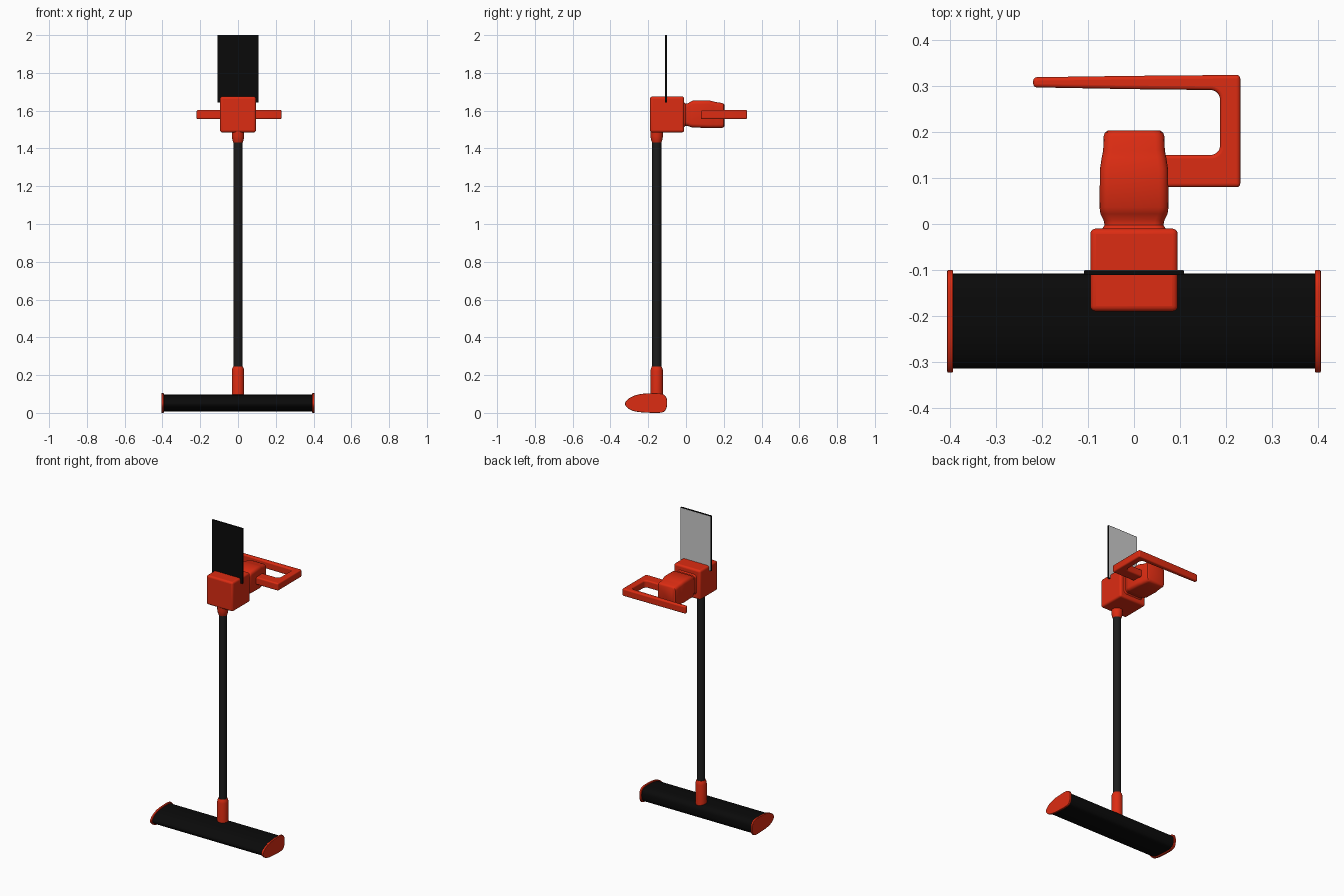
import bpy, bmesh, math
from mathutils import Vector

if "Cube" in bpy.data.objects:
    bpy.data.objects.remove(bpy.data.objects["Cube"])


def material(name, rgb):
    m = bpy.data.materials.new(name)
    m.diffuse_color = (*rgb, 1)
    m.use_nodes = True
    m.node_tree.nodes["Principled BSDF"].inputs["Base Color"].default_value = m.diffuse_color
    return m


RED = material("red_plastic", (0.72, 0.025, 0.006))
BLACK = material("black", (0.003, 0.003, 0.003))
POLE = material("dark_pole", (0.012, 0.012, 0.012))


def finish(name, bm, mat=None, bevel=0, segments=4):
    bmesh.ops.recalc_face_normals(bm, faces=bm.faces)
    me = bpy.data.meshes.new(name)
    bm.to_mesh(me)
    bm.free()
    ob = bpy.data.objects.new(name, me)
    bpy.context.collection.objects.link(ob)
    if mat:
        me.materials.append(mat)
    if bevel:
        b = ob.modifiers.new("bevel", 'BEVEL')
        b.width, b.segments, b.limit_method = bevel, segments, 'ANGLE'
        b.angle_limit = math.radians(40)
    bpy.ops.object.select_all(action='DESELECT')
    ob.select_set(True)
    bpy.context.view_layer.objects.active = ob
    bpy.ops.object.shade_smooth_by_angle(angle=math.radians(35))
    return ob


def loft(name, rings, mat, bevel=0):
    """Skin a list of equal-length closed rings and cap both ends."""
    bm = bmesh.new()
    vs = [[bm.verts.new(p) for p in r] for r in rings]
    n = len(vs[0])
    for a, b in zip(vs, vs[1:]):
        for i in range(n):
            j = (i + 1) % n
            bm.faces.new((a[i], a[j], b[j], b[i]))
    bm.faces.new(vs[0])
    bm.faces.new(vs[-1])
    return finish(name, bm, mat, bevel)


def box(name, x, y, z, mat, bevel=0):
    return loft(name, [[(x[0], y[0], h), (x[1], y[0], h), (x[1], y[1], h), (x[0], y[1], h)]
                       for h in z], mat, bevel)


def turned(name, profile, mat, y=-0.155, n=32):
    return loft(name, [[(r * math.cos(2 * math.pi * i / n), y + r * math.sin(2 * math.pi * i / n), z)
                        for i in range(n)] for r, z in profile], mat)


def smooth_loop(pts, steps=4):
    """Closed Catmull-Rom curve through the points."""
    p = [Vector(q) for q in pts]
    out = []
    for i in range(len(p)):
        a, b, c, d = p[i - 1], p[i], p[(i + 1) % len(p)], p[(i + 2) % len(p)]
        for k in range(steps):
            t = k / steps
            out.append(0.5 * (2 * b + (c - a) * t + (2 * a - 5 * b + 4 * c - d) * t * t
                              + (3 * b - a - 3 * c + d) * t ** 3))
    return out


def round_rect(w, z0, z1, y, r=0.02, n=4):
    ring = []
    for q, (sx, sz) in enumerate(((1, 1), (-1, 1), (-1, -1), (1, -1))):
        cx, cz = sx * (w - r), (z1 - r if sz > 0 else z0 + r)
        for k in range(n + 1):
            a = math.pi / 2 * (q + k / n)
            ring.append((cx + r * math.cos(a), y, cz + r * math.sin(a)))
    return ring


# Cleaning head with rounded end caps
foot = smooth_loop([(-0.10, 0.055), (-0.105, 0.083), (-0.128, 0.101), (-0.18, 0.104),
                    (-0.25, 0.098), (-0.30, 0.078), (-0.323, 0.050), (-0.308, 0.025),
                    (-0.27, 0.008), (-0.20, 0.001), (-0.128, 0.002), (-0.105, 0.022)])
mid = Vector((-0.208, 0.053))
inner = [mid + Vector((v.x * 0.925, v.y * 0.86)) for v in (p - mid for p in foot)]
loft("floor_head", [[(x, p.x, p.y) for p in inner] for x in (-0.398, 0.398)], BLACK)
for side, s in (("left", -1), ("right", 1)):
    loft(side + "_end_cap", [[(s * x, p.x, p.y) for p in foot] for x in (0.393, 0.406)], RED, 0.003)

# Pole with its sleeves
turned("lower_sleeve", [(0.033, 0.05), (0.033, 0.222), (0.031, 0.234), (0.026, 0.245)], RED)
turned("pole", [(0.024, 0.2), (0.024, 1.46)], POLE)
turned("upper_collar", [(0.025, 1.432), (0.030, 1.446), (0.033, 1.465), (0.033, 1.50)], RED)

# Square housing
box("housing", (-0.095, 0.095), (-0.19, -0.01), (1.485, 1.675), RED, 0.012)

# Motor body behind the housing: y, half width, bottom, top
sections = [(-0.03, 0.076, 1.50, 1.655), (-0.012, 0.070, 1.512, 1.645), (-0.002, 0.064, 1.52, 1.637),
            (0.008, 0.066, 1.52, 1.637), (0.022, 0.073, 1.514, 1.646), (0.036, 0.075, 1.511, 1.654),
            (0.12, 0.074, 1.508, 1.655), (0.145, 0.070, 1.508, 1.649), (0.16, 0.067, 1.508, 1.645),
            (0.19, 0.066, 1.508, 1.641), (0.199, 0.063, 1.512, 1.637), (0.203, 0.057, 1.518, 1.631)]
loft("motor_body", [round_rect(w, a, b, y) for y, w, a, b in sections], RED)

# Handle: flat outline with rounded corners, extruded
outline = [(0.05, 0.08), (0.231, 0.08), (0.231, 0.324), (0.0, 0.322), (-0.219, 0.319),
           (-0.219, 0.297), (0.0, 0.293), (0.187, 0.291), (0.187, 0.15), (0.05, 0.15)]
bm = bmesh.new()
face = bm.faces.new([bm.verts.new((x, y, 1.555)) for x, y in outline])
bm.verts.ensure_lookup_table()
for idx, width in (((1, 2), 0.008), ((7, 8), 0.02)):
    bm.verts.ensure_lookup_table()
    corners = [v for v in bm.verts for i in idx
               if (v.co.xy - Vector(outline[i])).length < 1e-5]
    bmesh.ops.bevel(bm, geom=corners, offset=width, segments=5, profile=0.5, affect='VERTICES')
ext = bmesh.ops.extrude_face_region(bm, geom=bm.faces[:])
bmesh.ops.translate(bm, vec=(0, 0, 0.048),
                    verts=[g for g in ext["geom"] if isinstance(g, bmesh.types.BMVert)])
finish("handle", bm, RED, 0.008)

# Screen: dark front, plain grey back
box("screen", (-0.109, 0.109), (-0.111, -0.101), (1.643, 2.0), BLACK)
box("screen_back", (-0.106, 0.106), (-0.102, -0.1), (1.646, 1.997), None)
